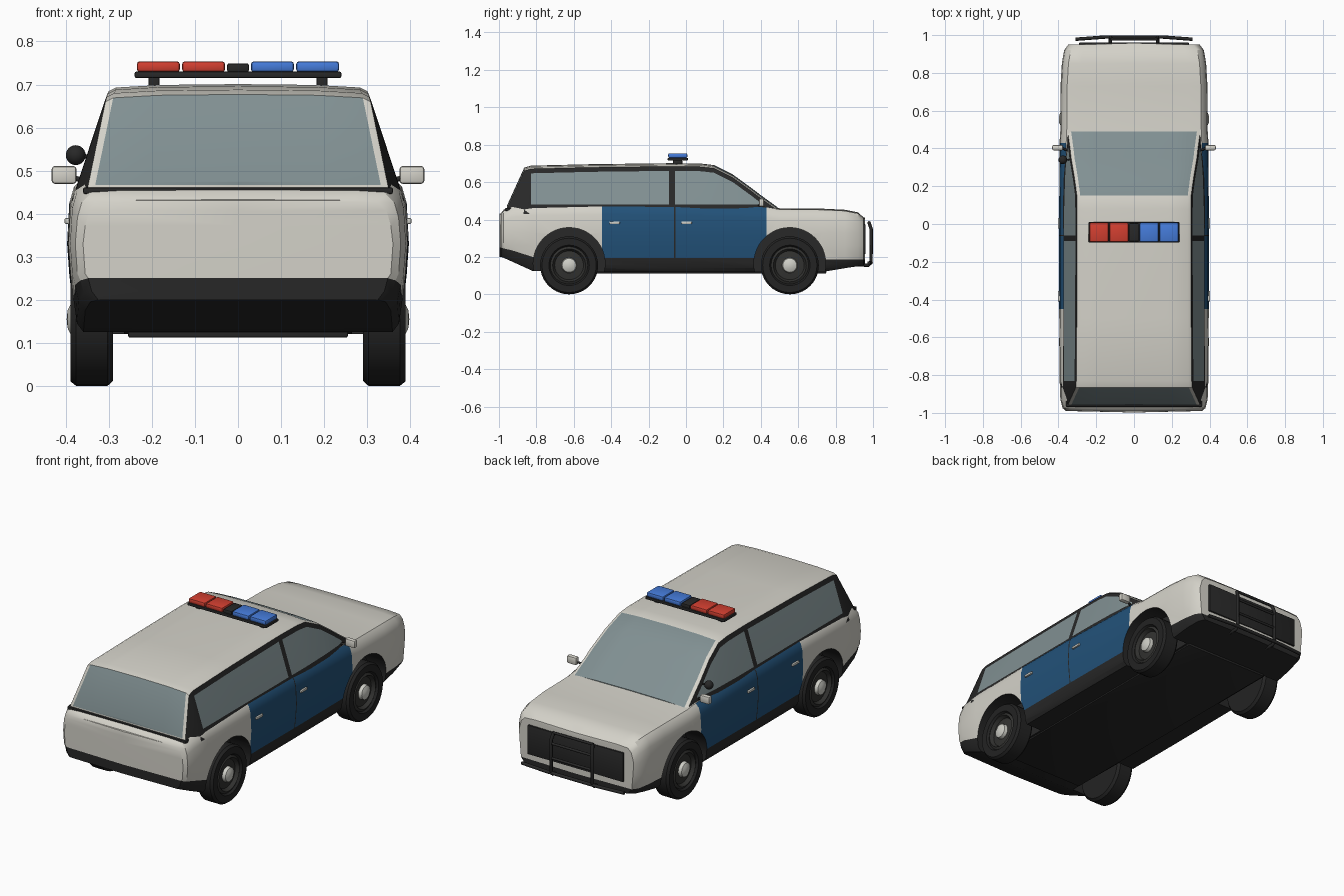
import bpy, bmesh, math
from mathutils import Matrix, Vector

if "Cube" in bpy.data.objects:
    bpy.data.objects.remove(bpy.data.objects["Cube"])

# Colours
COLOURS = {
    "body white": (0.66, 0.645, 0.585), "door blue": (0.016, 0.083, 0.19),
    "trim black": (0.021, 0.021, 0.021), "window glass": (0.22, 0.28, 0.29),
    "tyre rubber": (0.017, 0.017, 0.017), "rim grey": (0.032, 0.032, 0.03),
    "chrome silver": (0.62, 0.62, 0.57), "beacon red": (0.65, 0.05, 0.03),
    "beacon blue": (0.06, 0.2, 0.7)}
MATS = []
for label, rgb in COLOURS.items():
    m = bpy.data.materials.new(label)
    m.use_nodes = True
    m.diffuse_color = (*rgb, 1)
    m.node_tree.nodes["Principled BSDF"].inputs["Base Color"].default_value = (*rgb, 1)
    MATS.append(m)
WHITE, BLUE, BLACK, GLASS, TYRE, RIM, CHROME, RED, BEACON = range(len(MATS))


def activate(ob):
    bpy.ops.object.select_all(action='DESELECT')
    ob.select_set(True)
    bpy.context.view_layer.objects.active = ob


def finish(bm, name, mat=None, smooth=True):
    """Turn a bmesh into an object; with no single mat it carries every slot."""
    bmesh.ops.recalc_face_normals(bm, faces=bm.faces[:])
    me = bpy.data.meshes.new(name)
    bm.to_mesh(me)
    bm.free()
    for m in (MATS if mat is None else [MATS[mat]]):
        me.materials.append(m)
    ob = bpy.data.objects.new(name, me)
    bpy.context.collection.objects.link(ob)
    if smooth:
        activate(ob)
        bpy.ops.object.shade_smooth_by_angle(angle=math.radians(32))
    return ob


def box(name, mat, x, y, z, bevel=0.004):
    bm = bmesh.new()
    bmesh.ops.create_cube(bm, size=1)
    for v in bm.verts:
        for i, (lo, hi) in enumerate((x, y, z)):
            v.co[i] = lo if v.co[i] < 0 else hi
    if bevel:
        bmesh.ops.bevel(bm, geom=bm.edges[:], offset=bevel, segments=2,
                        profile=0.5, affect='EDGES')
    return finish(bm, name, mat)


def tube(name, mat, pts, r=0.008):
    cu = bpy.data.curves.new(name, 'CURVE')
    cu.dimensions = '3D'
    cu.bevel_depth, cu.bevel_resolution, cu.use_fill_caps = r, 2, True
    sp = cu.splines.new('POLY')
    sp.points.add(len(pts) - 1)
    for p, co in zip(sp.points, pts):
        p.co = (*co, 1)
    cu.materials.append(MATS[mat])
    ob = bpy.data.objects.new(name, cu)
    bpy.context.collection.objects.link(ob)
    activate(ob)
    bpy.ops.object.convert(target='MESH')


def loft(name, stations, section, rule, bow):
    """Skin half sections along y, cap both ends, then mirror across x."""
    bm = bmesh.new()
    rings = [[bm.verts.new((x, s[0], z)) for x, z in section(*s[1:])] for s in stations]
    for a, b in zip(rings, rings[1:]):
        y = (a[0].co.y + b[0].co.y) / 2
        for j in range(len(a) - 1):
            bm.faces.new((a[j], a[j + 1], b[j + 1], b[j])).material_index = rule(y, j)
    for ring, push in ((rings[0], -bow), (rings[-1], bow)):
        y = ring[0].co.y
        mid = [ring[0]] + [bm.verts.new((0, y + push, v.co.z)) for v in ring[1:-1]] + [ring[-1]]
        for j in range(len(ring) - 1):
            loop = dict.fromkeys((ring[j], ring[j + 1], mid[j + 1], mid[j]))
            bm.faces.new(list(loop)).material_index = rule(y, j)
    bmesh.ops.mirror(bm, geom=bm.verts[:] + bm.edges[:] + bm.faces[:],
                     matrix=Matrix(), merge_dist=0.0005, axis='X')
    bmesh.ops.remove_doubles(bm, verts=bm.verts[:], dist=0.0002)
    return finish(bm, name, smooth=False)


# Lower body: y, half width, top, trim line, bottom
BODY = [(-.99, .36, .427, .25, .2), (-.975, .378, .446, .245, .195),
        (-.93, .39, .468, .235, .175), (-.82, .394, .478, .2, .125),
        (-.45, .396, .482, .195, .12), (-.063, .397, .479, .195, .12),
        (-.057, .397, .479, .195, .12), (.43, .394, .465, .195, .12),
        (.5, .391, .454, .195, .12), (.73, .389, .452, .185, .12),
        (.85, .382, .446, .185, .14), (.92, .37, .432, .185, .15),
        (.95, .348, .405, .185, .155)]


def body_section(w, t, m, b):
    return [(0, t + .006), (w - .1, t + .004), (w - .035, t), (w - .015, t - .02),
            (w - .005, t - .055), (w, .33), (w - .005, .26), (w - .012, m),
            (w - .02, b + .02), (w - .035, b), (0, b)]


def body_rule(y, j):
    if j >= 7:
        return BLACK
    if j >= 2 and -.45 < y < .43:
        return BLACK if abs(y + .06) < .003 else BLUE
    return WHITE


body = loft("lower_body", BODY, body_section, body_rule, .008)

# Wheel arches cut from the body
AXLES = {"rear": -.625, "front": .555}
SIDES = {"left": 1, "right": -1}
for end, y in AXLES.items():
    for s in SIDES.values():
        bm = bmesh.new()
        bmesh.ops.create_cone(bm, cap_ends=True, segments=48, radius1=.192, radius2=.192,
                              depth=.24, matrix=Matrix.Translation((s * .385, y, .165))
                              @ Matrix.Rotation(math.pi / 2, 4, 'Y'))
        for f in bm.faces:
            f.material_index = BLACK
        cutter = finish(bm, "arch_cutter", smooth=False)
        cutter.hide_render = True
        activate(body)
        mod = body.modifiers.new("arch", 'BOOLEAN')
        mod.operation, mod.solver, mod.object = 'DIFFERENCE', 'EXACT', cutter
        bpy.ops.object.modifier_apply(modifier="arch")
        bpy.data.objects.remove(cutter)
activate(body)
bpy.ops.object.shade_smooth_by_angle(angle=math.radians(32))

# Cabin: y, half width at the beltline, height of roof edge
CABIN = [(-.957, .347, .462), (-.865, .372, .664), (-.83, .373, .675), (-.5, .373, .683),
         (-.09, .373, .688), (-.06, .373, .688), (.08, .373, .686), (.15, .371, .678),
         (.25, .368, .628), (.35, .361, .555), (.4, .354, .517), (.49, .345, .452)]


def cabin_section(w, e):
    side = lambda z: (w - (z - .47) * .33, z)
    x = side(e)[0]
    belt = min(.48, e - .012)
    return [(0, e + .013), (x * .6, e + .011), (x - .018, e + .005), (x, e - .004),
            side(max(belt + .001, e - .028)), side(belt), side(.43), (0, .43)]


def cabin_rule(y, j):
    if j < 2:
        return WHITE if -.865 < y < .15 else GLASS
    if j == 4 and (-.83 < y < -.09 or -.06 < y < .4):
        return GLASS
    return WHITE if j == 2 else BLACK


cabin = loft("cabin", CABIN, cabin_section, cabin_rule, 0)
activate(cabin)
bpy.ops.object.shade_smooth_by_angle(angle=math.radians(25))

# Wheels: lathed tyre, rim and hub cap, as (x, radius)
WHEEL = [(.29, 0), (.29, .143), (.303, .155), (.376, .155), (.389, .145), (.389, .108),
         (.378, .1), (.385, .088), (.366, .077), (.37, .041), (.388, .037), (.396, .02), (.398, 0)]
for end, y in AXLES.items():
    for side, s in SIDES.items():
        bm = bmesh.new()
        vs = [bm.verts.new((s * x, 0, r)) for x, r in WHEEL]
        es = [bm.edges.new(p) for p in zip(vs, vs[1:])]
        bmesh.ops.spin(bm, geom=vs + es, cent=(0, 0, 0), axis=(1, 0, 0),
                       angle=math.tau, steps=40)
        bmesh.ops.remove_doubles(bm, verts=bm.verts[:], dist=.0003)
        for f in bm.faces:
            c = f.calc_center_median()
            r = math.hypot(c.y, c.z)
            outer = abs(c.x) > .36
            f.material_index = TYRE if r > .102 or not outer else CHROME if r < .0405 else RIM
        bmesh.ops.translate(bm, verts=bm.verts[:], vec=Vector((0, y, .155)))
        finish(bm, f"{end}_{side}_wheel")

# Underbody, rear window ledge, tailgate seam and grille
box("underbody", BLACK, (-.255, .255), (-.75, .75), (.112, .14))
box("rear_window_ledge", BLACK, (-.36, .36), (-.968, -.92), (.446, .461))
box("tailgate_seam", BLACK, (-.145, .145), (-.992, -.98), (.428, .431), 0)
box("grille", BLACK, (-.29, .29), (.94, .961), (.215, .375))

# Mirrors and door handles on both sides
for side, s in SIDES.items():
    span = lambda a, b: tuple(sorted((s * a, s * b)))
    box(f"{side}_mirror", WHITE, span(.375, .433), (.39, .418), (.469, .511), .008)
    tube(f"{side}_mirror_arm", BLACK, [(s * .35, .39, .475), (s * .39, .404, .485)], .006)
    for label, y in (("rear", -.382), ("front", .003)):
        box(f"{side}_{label}_door_handle", CHROME, span(.388, .403),
            (y - .028, y + .028), (.376, .39))

# Spotlight on the right windscreen pillar
bm = bmesh.new()
bmesh.ops.create_uvsphere(bm, u_segments=24, v_segments=12, radius=.023,
                          matrix=Matrix.Translation((-.377, .34, .536)))
finish(bm, "spotlight", BLACK)
tube("spotlight_arm", BLACK, [(-.33, .34, .53), (-.377, .34, .536)], .005)

# Roof light bar
box("light_bar_base", BLACK, (-.24, .24), (-.098, .01), (.715, .73))
for side, s in SIDES.items():
    box(f"{side}_light_bar_foot", BLACK, (s * .195 - .013, s * .195 + .013), (-.07, -.02), (.685, .718))
    mat = BEACON if s > 0 else RED
    for label, x in (("inner", .08), ("outer", .185)):
        box(f"{side}_{label}_beacon", mat, (s * x - .05, s * x + .05), (-.095, .007), (.729, .754), .007)
box("light_bar_speaker", BLACK, (-.025, .025), (-.092, .004), (.729, .749))

# Push bar on the nose
for side, s in SIDES.items():
    tube(f"{side}_push_bar_upright", BLACK, [(s * .125, .9, .158), (s * .125, .975, .155),
         (s * .125, .99, .17), (s * .125, .99, .35), (s * .118, .978, .385)], .009)
for label, z, y in (("top", .385, .978), ("upper", .33, .99), ("lower", .25, .99)):
    tube(f"push_bar_{label}_rail", BLACK, [(-.123, y, z), (.123, y, z)], .007)
tube("push_bar_wide_rail", BLACK, [(-.31, .978, .168), (-.15, .99, .168),
                                   (.15, .99, .168), (.31, .978, .168)], .009)
